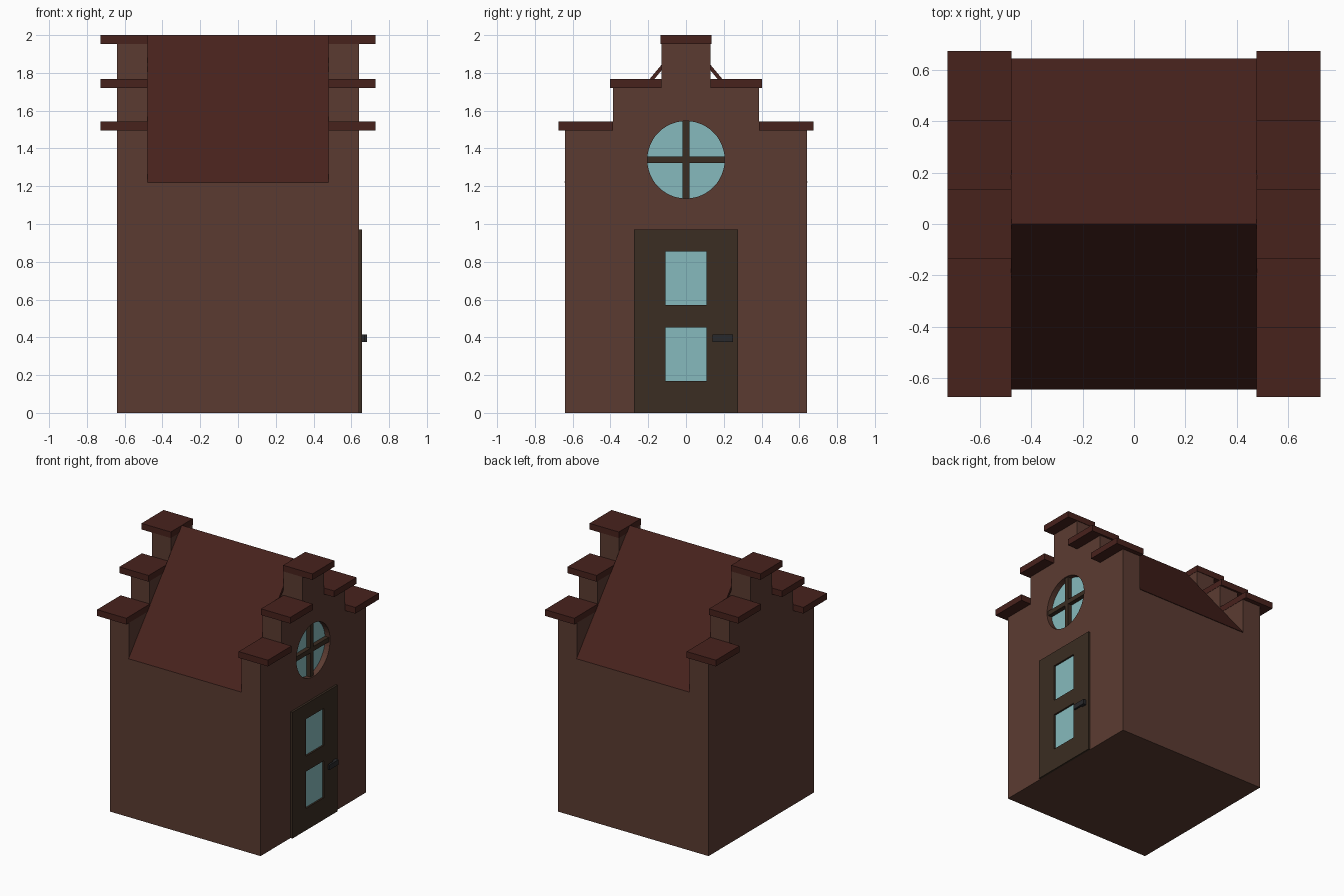
import bpy, bmesh, math
from mathutils import Matrix

if "Cube" in bpy.data.objects:
    bpy.data.objects.remove(bpy.data.objects["Cube"])


def material(name, rgb):
    m = bpy.data.materials.new(name)
    m.diffuse_color = (*rgb, 1)
    m.use_nodes = True
    m.node_tree.nodes["Principled BSDF"].inputs["Base Color"].default_value = m.diffuse_color
    return m


BRICK = material("brick", (0.105, 0.044, 0.031))
ROOF = material("roof_tile", (0.064, 0.016, 0.012))
WOOD = material("dark_wood", (0.043, 0.026, 0.016))
GLASS = material("glass", (0.24, 0.49, 0.51))
METAL = material("dark_metal", (0.022, 0.022, 0.024))


def finish(name, bm, mat):
    bmesh.ops.recalc_face_normals(bm, faces=bm.faces)
    me = bpy.data.meshes.new(name)
    bm.to_mesh(me)
    bm.free()
    ob = bpy.data.objects.new(name, me)
    bpy.context.collection.objects.link(ob)
    me.materials.append(mat)
    return ob


def prism(name, yz, x0, x1, mat):
    """Extrude a (y, z) outline from x0 to x1."""
    bm = bmesh.new()
    face = bm.faces.new([bm.verts.new((x0, y, z)) for y, z in yz])
    ext = bmesh.ops.extrude_face_region(bm, geom=[face])["geom"]
    bmesh.ops.translate(bm, vec=(x1 - x0, 0, 0),
                        verts=[v for v in ext if isinstance(v, bmesh.types.BMVert)])
    return finish(name, bm, mat)


def box(name, x0, x1, y0, y1, z0, z1, mat):
    return prism(name, [(y0, z0), (y1, z0), (y1, z1), (y0, z1)], x0, x1, mat)


def disc(name, x0, x1, z, r, mat):
    n = 48
    pts = [(r * math.cos(2 * math.pi * i / n), z + r * math.sin(2 * math.pi * i / n))
           for i in range(n)]
    return prism(name, pts, x0, x1, mat)


def cut(ob, cutter):
    mod = ob.modifiers.new("cut", "BOOLEAN")
    mod.operation, mod.solver, mod.object = "DIFFERENCE", "EXACT", cutter
    bpy.context.view_layer.objects.active = ob
    bpy.ops.object.modifier_apply(modifier=mod.name)
    bpy.data.objects.remove(cutter)


# Walls: stepped gable outline through the whole house, cut away over the roof
half = [(0.64, 0), (0.64, 1.5), (0.387, 1.5), (0.387, 1.73), (0.13, 1.73), (0.13, 1.96)]
walls = prism("walls", half + [(-y, z) for y, z in reversed(half)], -0.64, 0.64, BRICK)
cut(walls, prism("roof_cutter", [(-0.7, 1.22), (-0.62, 1.22), (0, 1.97), (0.62, 1.22),
                                 (0.7, 1.22), (0.7, 2.1), (-0.7, 2.1)], -0.48, 0.48, BRICK))
cut(walls, disc("window_cutter", 0.59, 0.7, 1.34, 0.205, BRICK))

# Pitched roof between the gables
prism("roof", [(-0.645, 1.22), (0, 2.0), (0.645, 1.22), (0.62, 1.22), (0, 1.97),
               (-0.62, 1.22)], -0.48, 0.48, ROOF)

# Coping slabs on every gable step
for side, s in (("left", -1), ("right", 1)):
    xa, xb = sorted((0.478 * s, 0.727 * s))
    for hand, t in (("front", -1), ("back", 1)):
        for level, a, b, z in (("low", 0.387, 0.675, 1.495), ("middle", 0.13, 0.403, 1.72)):
            ya, yb = sorted((a * t, b * t))
            box(f"coping_{level}_{hand}_{side}", xa, xb, ya, yb, z, z + 0.048, ROOF)
    box(f"coping_top_{side}", xa, xb, -0.134, 0.134, 1.953, 2.0, ROOF)

# Round window
disc("round_window_glass", 0.585, 0.597, 1.34, 0.207, GLASS)
box("window_bar_vertical", 0.59, 0.63, -0.018, 0.018, 1.136, 1.544, WOOD)
box("window_bar_horizontal", 0.59, 0.63, -0.204, 0.204, 1.322, 1.358, WOOD)

# Door with two recessed panes
door = box("door", 0.635, 0.656, -0.275, 0.275, 0, 0.97, WOOD)
for name, z0, z1 in (("lower", 0.168, 0.452), ("upper", 0.57, 0.855)):
    cut(door, box("pane_cutter", 0.6, 0.7, -0.108, 0.108, z0, z1, WOOD))
    box(f"door_pane_{name}", 0.635, 0.643, -0.108, 0.108, z0, z1, GLASS)

# Door handle: post with a lever
box("handle_post", 0.65, 0.67, 0.21, 0.25, 0.376, 0.414, METAL)
box("handle_lever", 0.667, 0.682, 0.14, 0.25, 0.376, 0.414, METAL)
